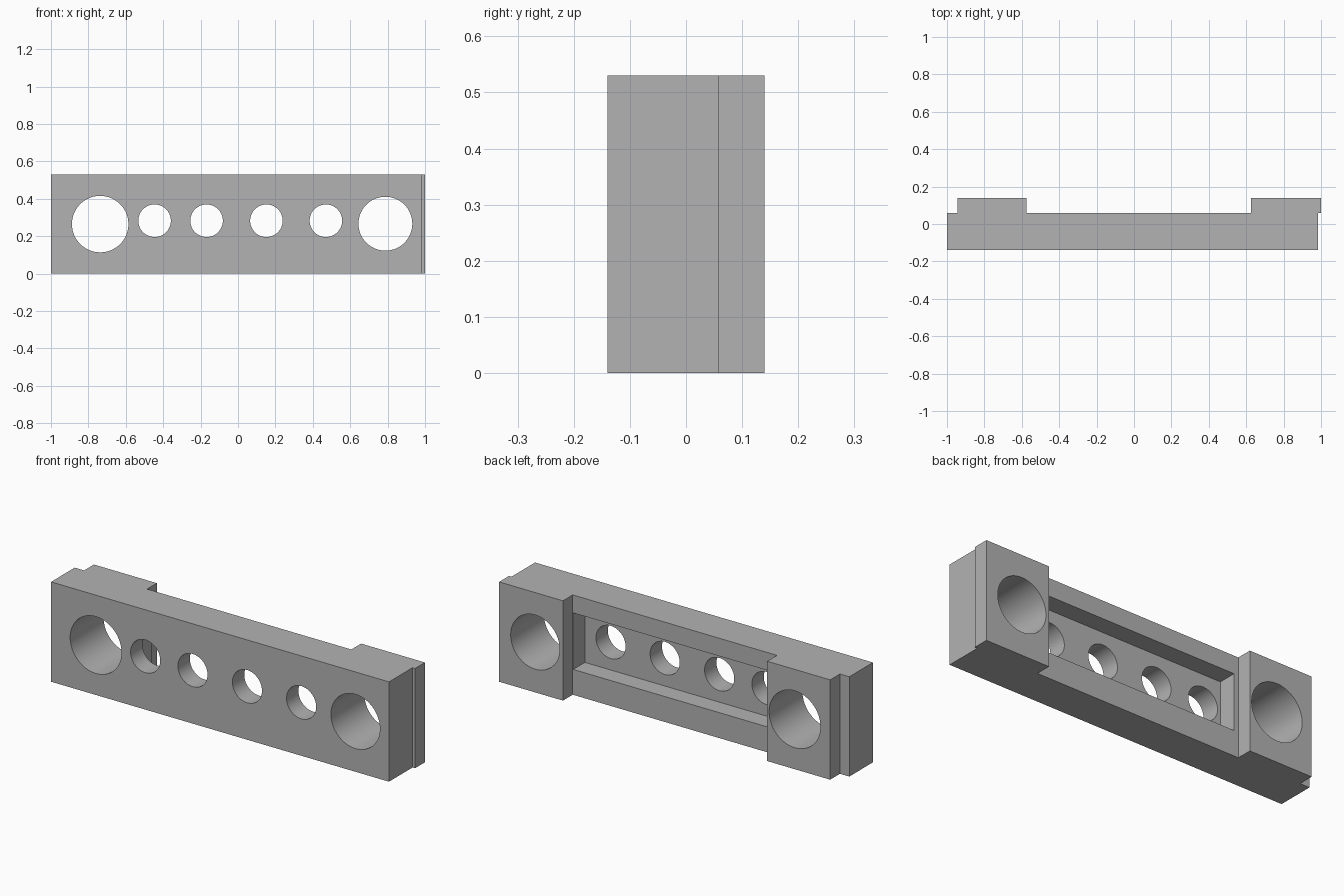
import bpy
import bmesh
from math import pi, radians
from mathutils import Matrix

default = bpy.data.objects.get("Cube")
if default:
    bpy.data.objects.remove(default, do_unlink=True)

HEIGHT = 0.53
FRONT, SEAM, BACK = -0.14, 0.058, 0.14

grey = bpy.data.materials.new("plain grey")
grey.use_nodes = True
colour = (0.45, 0.45, 0.45, 1)
grey.diffuse_color = colour
grey.node_tree.nodes["Principled BSDF"].inputs["Base Color"].default_value = colour


def make_object(name, bm):
    bmesh.ops.recalc_face_normals(bm, faces=bm.faces)
    mesh = bpy.data.meshes.new(name)
    bm.to_mesh(mesh)
    bm.free()
    mesh.materials.append(grey)
    obj = bpy.data.objects.new(name, mesh)
    bpy.context.collection.objects.link(obj)
    return obj


def prism(name, outline, bottom, top):
    """Extrude a plan outline upwards."""
    bm = bmesh.new()
    face = bm.faces.new([bm.verts.new((x, y, bottom)) for x, y in outline])
    extruded = bmesh.ops.extrude_face_region(bm, geom=[face])["geom"]
    verts = [v for v in extruded if isinstance(v, bmesh.types.BMVert)]
    bmesh.ops.translate(bm, verts=verts, vec=(0, 0, top - bottom))
    return make_object(name, bm)


def cut(target, cutter):
    cutter.hide_render = True
    mod = target.modifiers.new("cut", "BOOLEAN")
    mod.operation = "DIFFERENCE"
    mod.solver = "EXACT"
    mod.object = cutter
    bpy.context.view_layer.objects.active = target
    bpy.ops.object.modifier_apply(modifier=mod.name)
    bpy.data.objects.remove(cutter, do_unlink=True)


def drill(target, x, z, radius):
    bm = bmesh.new()
    place = Matrix.Translation((x, 0, z)) @ Matrix.Rotation(pi / 2, 4, "X")
    bmesh.ops.create_cone(bm, cap_ends=True, segments=64, radius1=radius,
                          radius2=radius, depth=1, matrix=place)
    cut(target, make_object("drill", bm))


# Bar with two raised end pads, the +x pad overhanging the bar end
bar = prism("drilled_bar", [
    (-1, FRONT), (0.985, FRONT), (0.985, SEAM), (1, SEAM), (1, BACK),
    (0.625, BACK), (0.625, SEAM), (-0.575, SEAM), (-0.575, BACK),
    (-0.945, BACK), (-0.945, SEAM), (-1, SEAM)], 0, HEIGHT)

# Long pocket in the back face between the pads
left, right, floor = -0.55, 0.622, -0.04
cut(bar, prism("pocket", [(left, floor), (right, floor), (right, BACK), (left, BACK)],
               0.135, 0.435))

# Large end holes and the row of small holes
drill(bar, -0.737, 0.265, 0.151)
drill(bar, 0.788, 0.267, 0.144)
for x in (-0.446, -0.168, 0.152, 0.47):
    drill(bar, x, 0.283, 0.087)

# Smooth bores, sharp edges elsewhere
bpy.ops.object.select_all(action="DESELECT")
bar.select_set(True)
bpy.context.view_layer.objects.active = bar
bpy.ops.object.shade_smooth_by_angle(angle=radians(30))
